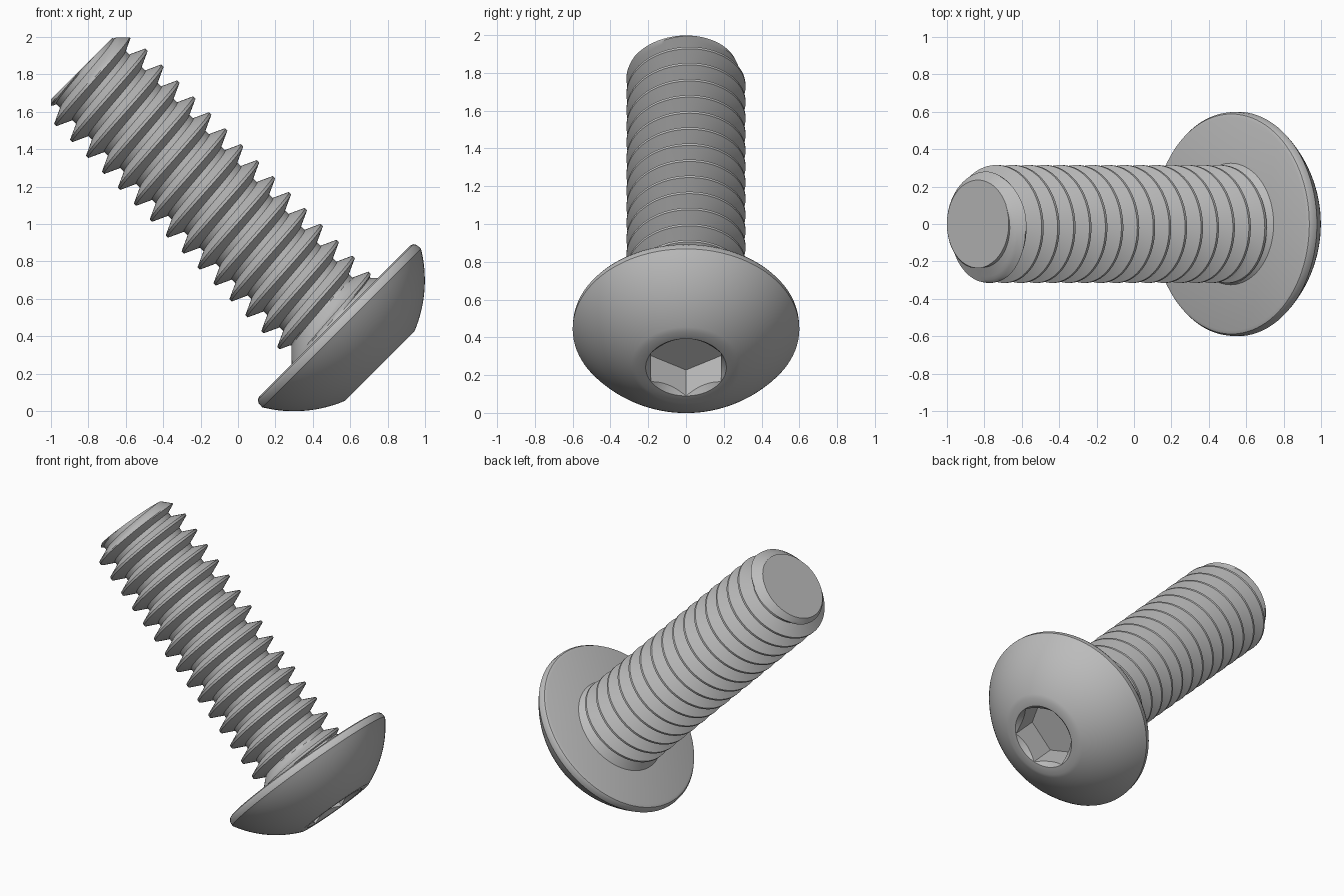
import bpy, bmesh, math
from mathutils import Matrix

cube = bpy.data.objects.get("Cube")
if cube:
    bpy.data.objects.remove(cube, do_unlink=True)

steel = bpy.data.materials.new("steel_grey")
steel.use_nodes = True
GREY = (0.5, 0.5, 0.5, 1)
steel.diffuse_color = GREY
steel.node_tree.nodes["Principled BSDF"].inputs["Base Color"].default_value = GREY

# Local z runs along the screw, from the head underside to the tip
PLACE = Matrix.Translation((0.499, 0, 0.499)) @ Matrix.Rotation(math.radians(-45), 4, 'Y')


def make_object(name, bm):
    bmesh.ops.recalc_face_normals(bm, faces=bm.faces)
    mesh = bpy.data.meshes.new(name)
    bm.to_mesh(mesh)
    bm.free()
    mesh.materials.append(steel)
    obj = bpy.data.objects.new(name, mesh)
    bpy.context.collection.objects.link(obj)
    obj.matrix_world = PLACE
    return obj


def cutter(name, sides, r_outer, r_inner, z_outer, z_inner):
    bm = bmesh.new()
    mid = Matrix.Translation((0, 0, (z_outer + z_inner) / 2))
    bmesh.ops.create_cone(bm, cap_ends=True, segments=sides, radius1=r_outer,
                          radius2=r_inner, depth=z_inner - z_outer, matrix=mid)
    # Put a corner on the local x axis
    first = min(bm.verts, key=lambda v: abs(math.atan2(v.co.y, v.co.x)))
    turn = -math.atan2(first.co.y, first.co.x)
    bmesh.ops.rotate(bm, verts=bm.verts, matrix=Matrix.Rotation(turn, 3, 'Z'))
    obj = make_object(name, bm)
    obj.hide_render = True
    return obj


def finish(obj):
    bpy.ops.object.select_all(action='DESELECT')
    obj.select_set(True)
    bpy.context.view_layer.objects.active = obj
    for mod in list(obj.modifiers):
        bpy.ops.object.modifier_apply(modifier=mod.name)
    bpy.ops.object.shade_smooth_by_angle(angle=math.radians(30))


# Domed head: spun profile from the underside, round the rim, to the flat
UNDER, FLAT, DOME_R, DOME_Z = -0.025, -0.365, 0.70, 0.283
profile = [(0, UNDER), (0.57, UNDER), (0.588, -0.032), (0.598, -0.048)]
a_flat = math.acos((DOME_Z - FLAT) / DOME_R)
a_rim = math.asin(0.6 / DOME_R)
for i in range(17):
    a = a_rim + (a_flat - a_rim) * i / 16
    profile.append((DOME_R * math.sin(a), DOME_Z - DOME_R * math.cos(a)))
profile.append((0, FLAT))

bm = bmesh.new()
verts = [bm.verts.new((r, 0, z)) for r, z in profile]
edges = [bm.edges.new(pair) for pair in zip(verts, verts[1:])]
bmesh.ops.spin(bm, geom=verts + edges, axis=(0, 0, 1), cent=(0, 0, 0),
               angle=math.tau, steps=96)
bmesh.ops.remove_doubles(bm, verts=bm.verts, dist=1e-5)
head = make_object("head", bm)

# Hex socket with a shallow countersink
HEX_R = 0.2136
cutters = [cutter("countersink_cutter", 96, HEX_R + 0.02, HEX_R - 0.03, FLAT - 0.02, FLAT + 0.03),
           cutter("socket_cutter", 6, HEX_R, HEX_R, FLAT - 0.05, FLAT + 0.194)]
for tool in cutters:
    mod = head.modifiers.new(tool.name, 'BOOLEAN')
    mod.operation = 'DIFFERENCE'
    mod.solver = 'EXACT'
    mod.object = tool
finish(head)
for tool in cutters:
    bpy.data.objects.remove(tool, do_unlink=True)

# Threaded shank: helical grid, trimmed by the tip chamfer and the neck fillet
PITCH, CREST, ROOT, TIP, TIP_R = 0.1205, 0.315, 0.232, 1.885, 0.235
BASE, STEPS, COLS = -0.03, 16, 96


def thread_radius(z, turn):
    u = ((z - 0.025) / PITCH - turn) % 1
    u = min(u, 1 - u)                       # distance from the crest, in pitches
    k = min(max((u - 1 / 16) / (5 / 16), 0), 1)
    r = CREST + (ROOT - CREST) * k
    r = min(r, TIP_R + TIP - z)
    return max(r, min(0.30 - z, 0.33))


bm = bmesh.new()
rows = range(-2 * STEPS, int(TIP / PITCH + 2) * STEPS)
grid = []
for c in range(COLS + 1):
    turn = c / COLS
    a = turn * math.tau
    column = []
    for j in rows:
        z = min(max(0.025 + PITCH * (j / STEPS + turn), BASE), TIP)
        r = thread_radius(z, turn)
        column.append(bm.verts.new((r * math.cos(a), r * math.sin(a), z)))
    grid.append(column)
for left, right in zip(grid, grid[1:]):
    for j in range(len(rows) - 1):
        quad = (left[j], right[j], right[j + 1], left[j + 1])
        if max(v.co.z for v in quad) - min(v.co.z for v in quad) > 1e-6:
            bm.faces.new(quad)
bmesh.ops.remove_doubles(bm, verts=bm.verts, dist=1e-5)
bmesh.ops.delete(bm, geom=[v for v in bm.verts if not v.link_faces], context='VERTS')
bmesh.ops.holes_fill(bm, edges=[e for e in bm.edges if e.is_boundary], sides=0)
shank = make_object("threaded_shank", bm)
finish(shank)
